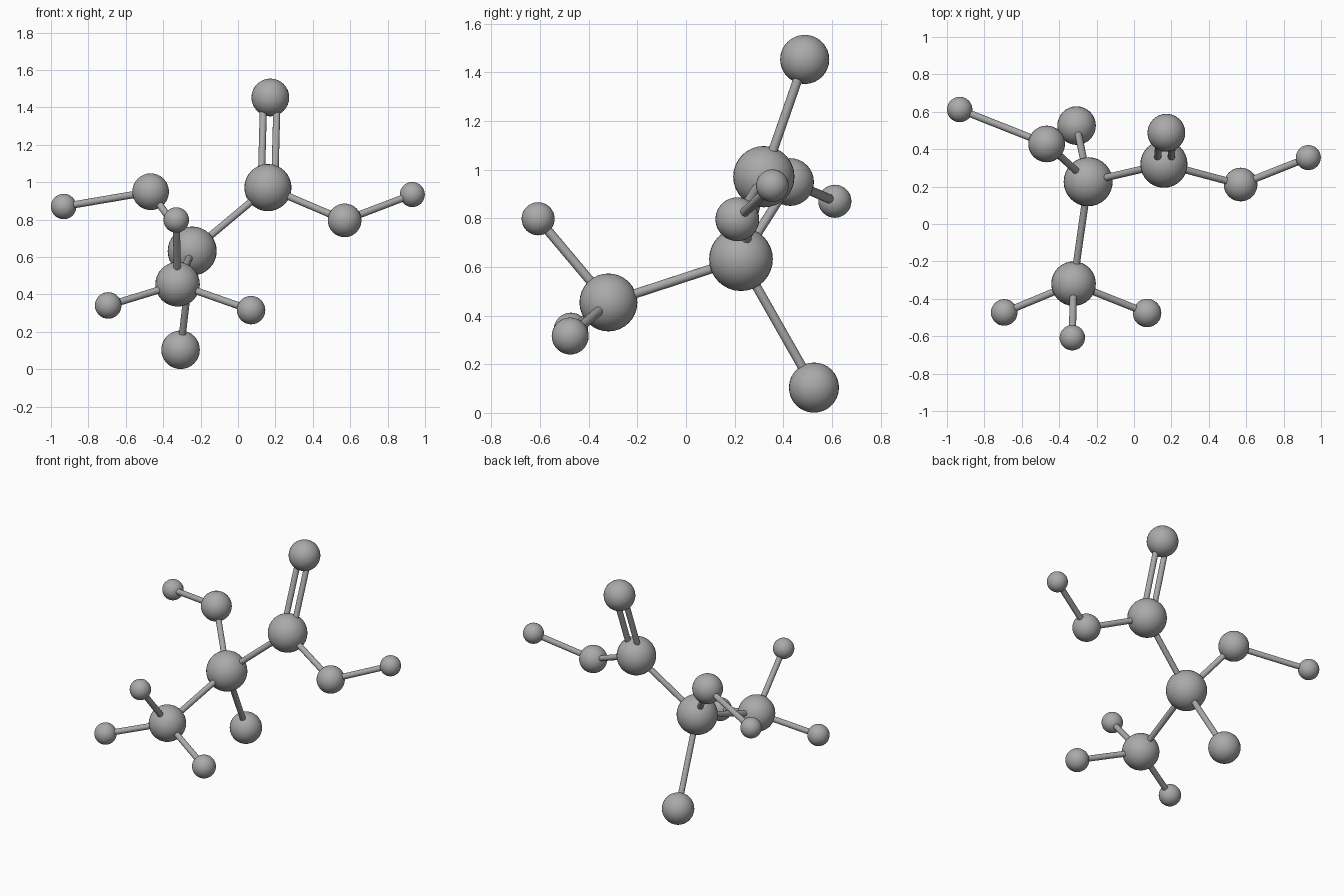
import bpy
import math
from mathutils import Vector

cube = bpy.data.objects.get("Cube")
if cube:
    bpy.data.objects.remove(cube, do_unlink=True)

grey = bpy.data.materials.new("plain grey")
grey.use_nodes = True
grey.diffuse_color = (0.4, 0.4, 0.4, 1)
grey.node_tree.nodes["Principled BSDF"].inputs["Base Color"].default_value = (0.4, 0.4, 0.4, 1)

# Balls: centre and radius
BALLS = {
    "centre_carbon": ((-0.245, 0.226, 0.632), 0.131),
    "acid_carbon": ((0.16, 0.32, 0.971), 0.126),
    "acid_double_oxygen": ((0.173, 0.488, 1.453), 0.101),
    "acid_oxygen": ((0.57, 0.211, 0.796), 0.09),
    "acid_hydrogen": ((0.932, 0.355, 0.934), 0.067),
    "upper_oxygen": ((-0.467, 0.428, 0.949), 0.098),
    "upper_hydrogen": ((-0.932, 0.612, 0.87), 0.068),
    "lower_ball": ((-0.307, 0.526, 0.104), 0.103),
    "methyl_carbon": ((-0.323, -0.319, 0.454), 0.119),
    "methyl_top_hydrogen": ((-0.33, -0.608, 0.798), 0.068),
    "methyl_right_hydrogen": ((-0.694, -0.473, 0.341), 0.071),
    "methyl_left_hydrogen": ((0.07, -0.476, 0.316), 0.076),
}

# Rods: the two balls joined, and how many rods side by side
BONDS = [
    ("centre_carbon", "acid_carbon", 1),
    ("centre_carbon", "upper_oxygen", 1),
    ("centre_carbon", "lower_ball", 1),
    ("centre_carbon", "methyl_carbon", 1),
    ("acid_carbon", "acid_double_oxygen", 2),
    ("acid_carbon", "acid_oxygen", 1),
    ("acid_oxygen", "acid_hydrogen", 1),
    ("upper_oxygen", "upper_hydrogen", 1),
    ("methyl_carbon", "methyl_top_hydrogen", 1),
    ("methyl_carbon", "methyl_right_hydrogen", 1),
    ("methyl_carbon", "methyl_left_hydrogen", 1),
]
ROD_RADIUS = 0.019
ROD_OFFSET = Vector((0.036, 0, 0))


def finish(name):
    obj = bpy.context.object
    obj.name = name
    obj.data.materials.append(grey)
    bpy.ops.object.shade_smooth_by_angle(angle=math.radians(40))


def add_rod(name, start, end):
    axis = end - start
    bpy.ops.mesh.primitive_cylinder_add(
        vertices=16, radius=ROD_RADIUS, depth=axis.length,
        location=(start + end) / 2,
        rotation=axis.to_track_quat('Z', 'Y').to_euler())
    finish(name)


for name, (centre, radius) in BALLS.items():
    bpy.ops.mesh.primitive_uv_sphere_add(
        segments=32, ring_count=16, radius=radius, location=centre)
    finish(name)

for a, b, count in BONDS:
    start, end = Vector(BALLS[a][0]), Vector(BALLS[b][0])
    for side in ((0,) if count == 1 else (-1, 1)):
        shift = ROD_OFFSET * side
        add_rod(f"rod_{a}_to_{b}", start + shift, end + shift)
